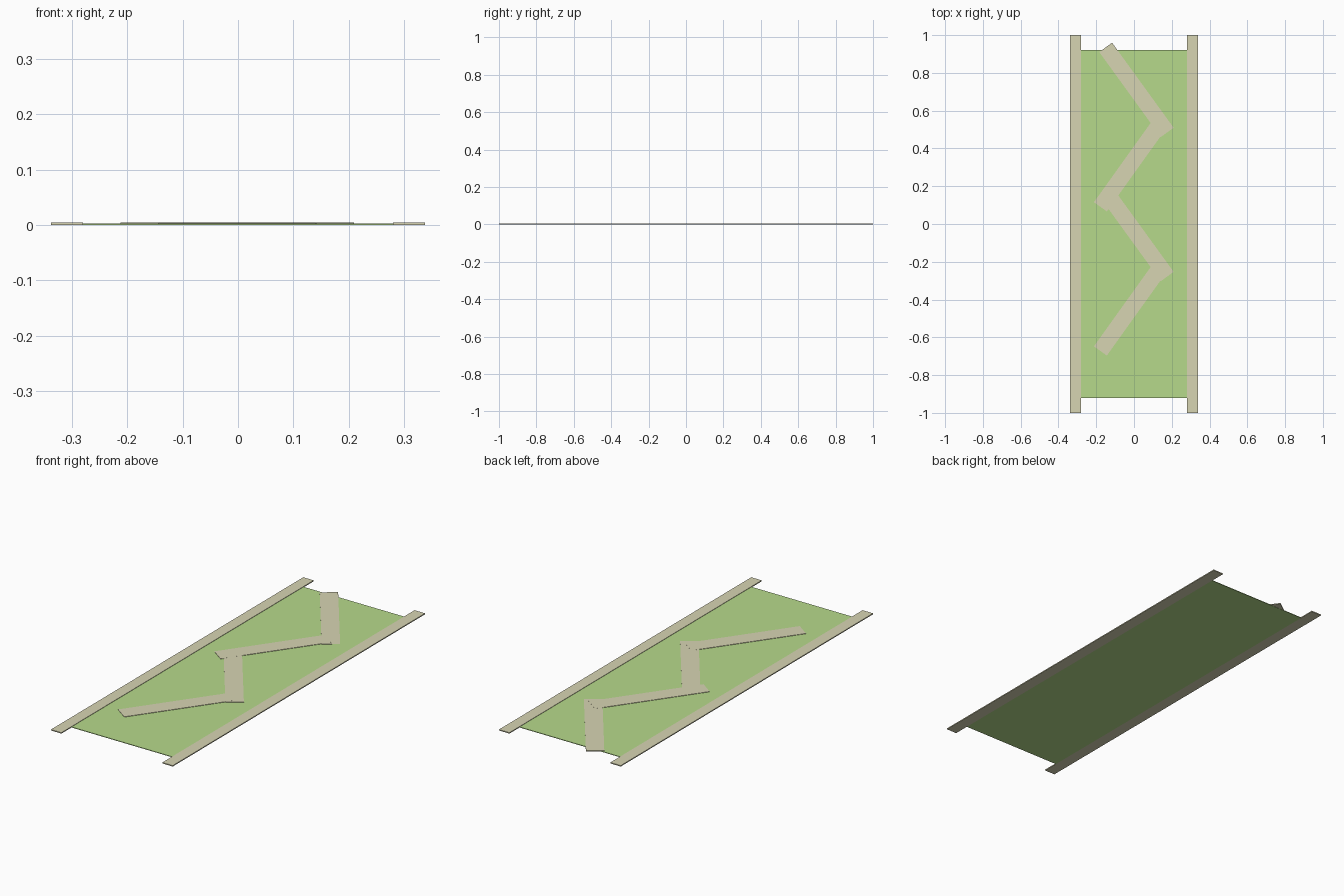
import bpy
from math import atan2
from mathutils import Vector

if "Cube" in bpy.data.objects:
    bpy.data.objects.remove(bpy.data.objects["Cube"])


def material(name, color):
    m = bpy.data.materials.new(name)
    m.diffuse_color = (*color, 1)
    m.use_nodes = True
    m.node_tree.nodes["Principled BSDF"].inputs["Base Color"].default_value = m.diffuse_color
    return m


GRASS = material("grass", (0.47, 0.70, 0.26))
STONE = material("pale_stone", (0.68, 0.66, 0.45))


def slab(name, center, size, z0, z1, mat, angle=0.0):
    bpy.ops.mesh.primitive_cube_add(
        size=1, location=(center[0], center[1], (z0 + z1) / 2),
        rotation=(0, 0, angle))
    ob = bpy.context.object
    ob.name = name
    ob.scale = (size[0], size[1], z1 - z0)
    bpy.ops.object.transform_apply(location=False, rotation=True, scale=True)
    ob.data.materials.append(mat)
    return ob


# Lawn
slab("lawn", (0, 0), (0.56, 1.84), 0, 0.003, GRASS)

# Long border strips
for side, label in ((-1, "left"), (1, "right")):
    slab(f"border_{label}", (side * 0.309, 0), (0.058, 2.0), 0, 0.005, STONE)

# Zigzag path: two straight legs, repeated along the lawn
LEGS = (((-0.178, -0.672), (0.144, -0.222)),
        ((0.176, -0.278), (-0.150, 0.172)))
for repeat in range(2):
    for i, (a, b) in enumerate(LEGS):
        a, b = Vector(a), Vector(b)
        d = b - a
        mid = (a + b) / 2 + Vector((0, 0.763 * repeat))
        slab(f"path_leg_{repeat * 2 + i + 1}", mid, (d.length, 0.084),
             0.001, 0.005 - 0.0001 * i, STONE, atan2(d.y, d.x))
